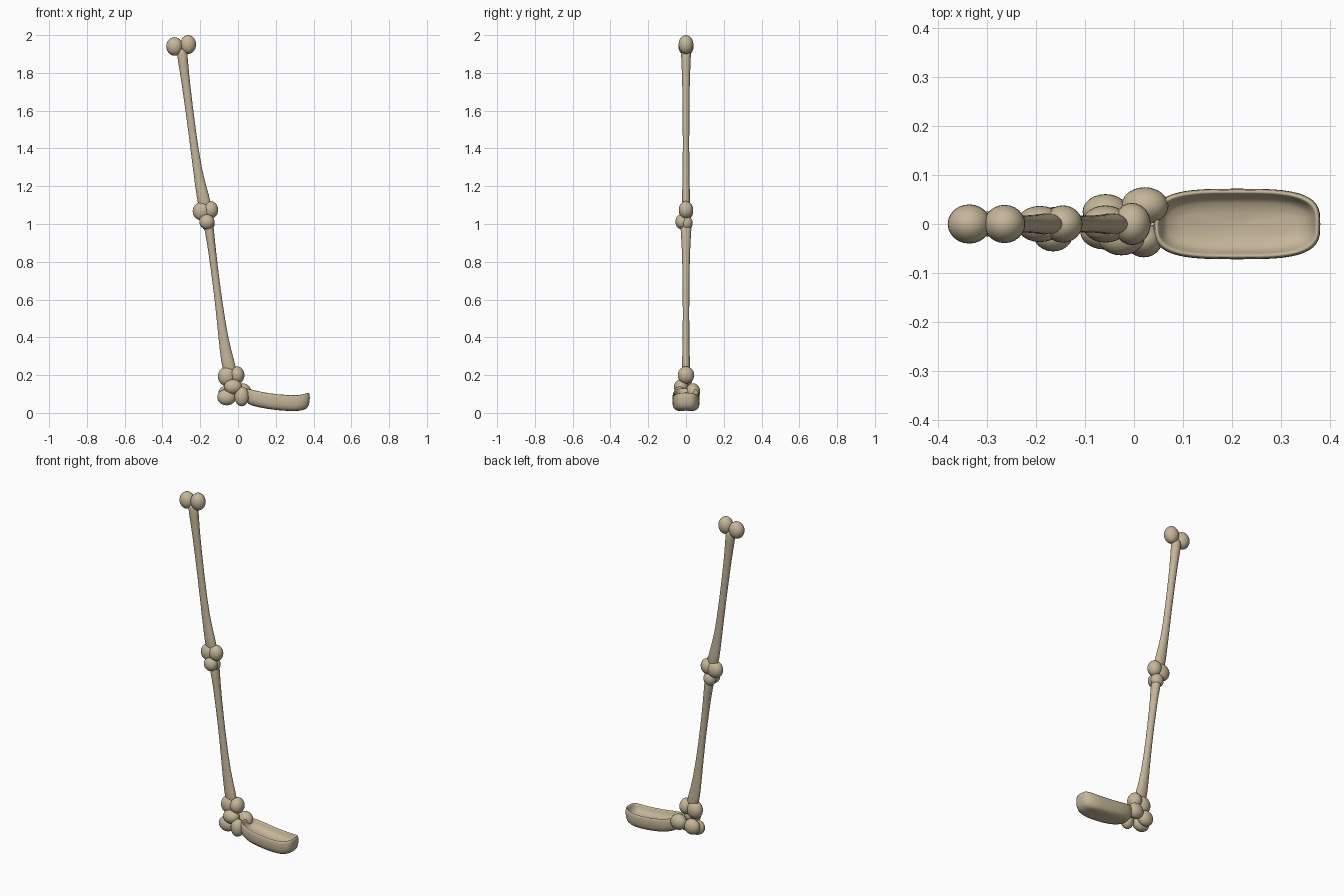
import bpy, bmesh, math

if "Cube" in bpy.data.objects:
    bpy.data.objects.remove(bpy.data.objects["Cube"])

bone_mat = bpy.data.materials.new("bone")
bone_mat.diffuse_color = (0.56, 0.47, 0.32, 1)
bone_mat.use_nodes = True
bone_mat.node_tree.nodes["Principled BSDF"].inputs["Base Color"].default_value = bone_mat.diffuse_color


def finish(ob):
    ob.data.materials.append(bone_mat)
    for p in ob.data.polygons:
        p.use_smooth = True


def knob(name, loc, size, tilt=0):
    bpy.ops.mesh.primitive_uv_sphere_add(segments=24, ring_count=14, radius=1, location=loc,
                                         rotation=(0, tilt, 0))
    ob = bpy.context.object
    ob.name = name
    ob.scale = size
    finish(ob)


def loft(name, rings, cap=True):
    """Skin a list of equal-length point rings."""
    bm = bmesh.new()
    rows = [[bm.verts.new(p) for p in r] for r in rings]
    n = len(rows[0])
    for a, b in zip(rows, rows[1:]):
        for i in range(n):
            j = (i + 1) % n
            bm.faces.new((a[i], a[j], b[j], b[i]))
    if cap:
        bm.faces.new(rows[0])
        bm.faces.new(rows[-1])
    bmesh.ops.recalc_face_normals(bm, faces=bm.faces)
    me = bpy.data.meshes.new(name)
    bm.to_mesh(me)
    bm.free()
    ob = bpy.data.objects.new(name, me)
    bpy.context.collection.objects.link(ob)
    finish(ob)
    return ob


def shaft(name, stations):
    rings = []
    for x, z, rx, ry in stations:
        rings.append([(x + rx * math.cos(t), ry * math.sin(t), z - 0.12 * rx * math.cos(t) * -1)
                      for t in (2 * math.pi * i / 16 for i in range(16))])
    ob = loft(name, rings)
    m = ob.modifiers.new("smooth", 'SUBSURF')
    m.levels = m.render_levels = 1


# Upper bone
shaft("upper_bone_shaft", [
    (-0.300, 1.94, .030, .030), (-0.292, 1.87, .027, .025), (-0.277, 1.75, .022, .020),
    (-0.244, 1.50, .020, .017), (-0.213, 1.27, .023, .018), (-0.186, 1.15, .034, .021),
    (-0.170, 1.07, .036, .025)])
knob("upper_bone_top_knob_left", (-0.336, 0, 1.94), (.044, .040, .049))
knob("upper_bone_top_knob_right", (-0.264, 0, 1.95), (.042, .039, .050))
knob("upper_bone_low_knob_left", (-0.192, 0, 1.068), (.048, .037, .049))
knob("upper_bone_low_knob_right", (-0.145, 0, 1.075), (.040, .038, .046))

# Lower bone, its top knobs set front to back
shaft("lower_bone_shaft", [
    (-0.160, 1.02, .030, .035), (-0.146, .93, .022, .025), (-0.130, .80, .020, .020),
    (-0.104, .60, .019, .017), (-0.076, .38, .026, .018), (-0.054, .27, .036, .021),
    (-0.038, .20, .036, .025)])
knob("lower_bone_top_knob_front", (-0.165, -.022, 1.012), (.040, .034, .040))
knob("lower_bone_top_knob_back", (-0.160, .003, 1.005), (.037, .032, .040))
knob("lower_bone_end_knob_left", (-0.058, 0, 0.193), (.048, .038, .052))
knob("lower_bone_end_knob_right", (-0.004, 0, 0.200), (.038, .043, .046))

# Ankle cluster
knob("ankle_heel_front", (-0.060, -.015, 0.083), (.050, .037, .043))
knob("ankle_heel_back", (-0.058, .025, 0.100), (.047, .036, .045))
knob("ankle_upper", (-0.026, -.026, 0.138), (.048, .038, .040))
knob("ankle_toe_front", (0.020, -.033, 0.087), (.038, .035, .052))
knob("ankle_toe_back", (0.022, .037, 0.112), (.048, .038, .045))


# Hollow curved scoop blade: superellipse rings from underside, over the rim, to the inner floor
def sag(x):
    u = (x - 0.30) / 0.26
    return 0.038 * u * u if u < 0 else 0.16 * u * u


def ring(k, h, n=48):
    pts = []
    for i in range(n):
        t = 2 * math.pi * i / n
        c, s = math.cos(t), math.sin(t)
        e = 2 / 3.3
        x = 0.21 + (0.170 - 0.072 * (1 - k)) * math.copysign(abs(c) ** e, c) if k > .3 else \
            0.21 + 0.40 * k * math.copysign(abs(c) ** e, c)
        y = 0.072 * k * math.copysign(abs(s) ** e, s)
        pts.append((x, y, h + sag(x)))
    return pts


# (width factor, height) around the profile
profile = [(.04, .010), (.29, .010), (.60, .011), (.78, .015), (.91, .025), (.98, .042), (1, .062),
           (.99, .080), (.96, .090), (.91, .094), (.86, .090), (.81, .080), (.73, .067),
           (.60, .058), (.29, .053), (.04, .052)]
loft("scoop_blade", [ring(k, h) for k, h in profile])
